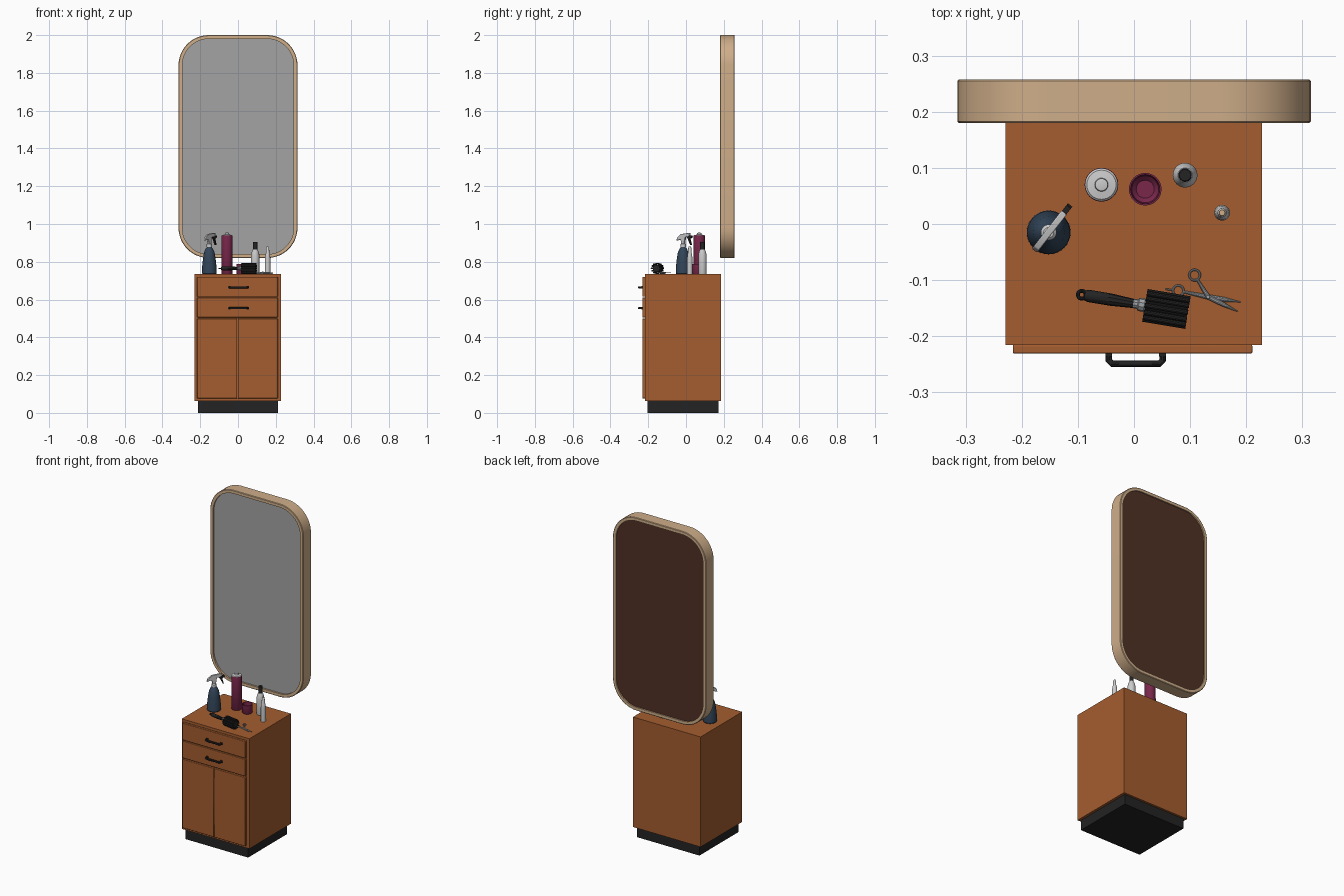
import bpy
import bmesh
from math import sin, cos, pi, radians
from mathutils import Matrix, Vector

cube = bpy.data.objects.get("Cube")
if cube:
    bpy.data.objects.remove(cube, do_unlink=True)


def material(name, r, g, b):
    m = bpy.data.materials.new(name)
    m.use_nodes = True
    m.diffuse_color = (r, g, b, 1)
    m.node_tree.nodes["Principled BSDF"].inputs["Base Color"].default_value = (r, g, b, 1)
    return m


WOOD = material("orange wood", .37, .11, .029)
TAN = material("pale wood", .62, .42, .25)
BROWN = material("dark brown backing", .08, .031, .017)
GLASS = material("mirror grey", .37, .37, .37)
BLACK = material("black", .017, .017, .018)
NAVY = material("navy plastic", .032, .06, .1)
PLUM = material("plum plastic", .19, .02, .07)
WHITE = material("off white plastic", .6, .6, .6)
STEEL = material("steel", .36, .38, .4)


def finish(ob, mat, bevel=0):
    ob.data.materials.append(mat)
    bpy.ops.object.select_all(action="DESELECT")
    ob.select_set(True)
    bpy.context.view_layer.objects.active = ob
    if bevel:
        mod = ob.modifiers.new("soft edge", "BEVEL")
        mod.width, mod.segments = bevel, 2
    if ob.type == "CURVE":
        bpy.ops.object.convert(target="MESH")
    bpy.ops.object.shade_smooth_by_angle(angle=radians(35))
    return ob


def from_bmesh(name, bm, mat, bevel=0):
    bmesh.ops.recalc_face_normals(bm, faces=bm.faces)
    me = bpy.data.meshes.new(name)
    bm.to_mesh(me)
    bm.free()
    ob = bpy.data.objects.new(name, me)
    bpy.context.collection.objects.link(ob)
    return finish(ob, mat, bevel)


def box(name, x, y, z, mat, bevel=0):
    """Box given by its (low, high) range on each axis."""
    bm = bmesh.new()
    bmesh.ops.create_cube(bm, size=1)
    for v in bm.verts:
        v.co = [(a + b) / 2 + c * (b - a) for c, (a, b) in zip(v.co, (x, y, z))]
    return from_bmesh(name, bm, mat, bevel)


def loft(name, loops, mat, closed=False):
    """Skin a row of equal loops; ends are capped unless the row is closed."""
    bm = bmesh.new()
    rings = [[bm.verts.new(p) for p in loop] for loop in loops]
    pairs = list(zip(rings, rings[1:])) + ([(rings[-1], rings[0])] if closed else [])
    for a, b in pairs:
        for i in range(len(a)):
            j = (i + 1) % len(a)
            bm.faces.new((a[i], a[j], b[j], b[i]))
    if not closed:
        bm.faces.new(rings[0])
        bm.faces.new(rings[-1])
    return from_bmesh(name, bm, mat)


def lathe(name, profile, mat, x, y, z, n=32):
    """Turn (radius, height) points around a vertical axis."""
    loops = [[(x + r * cos(2 * pi * i / n), y + r * sin(2 * pi * i / n), z + h)
              for i in range(n)] for r, h in profile]
    return loft(name, loops, mat)


def tube(name, points, radius, mat, taper=None, cyclic=False):
    cu = bpy.data.curves.new(name, "CURVE")
    cu.dimensions = "3D"
    cu.bevel_depth, cu.bevel_resolution, cu.use_fill_caps = radius, 3, True
    sp = cu.splines.new("POLY")
    sp.points.add(len(points) - 1)
    for i, p in enumerate(points):
        sp.points[i].co = (*p, 1)
        sp.points[i].radius = taper[i] if taper else 1
    sp.use_cyclic_u = cyclic
    ob = bpy.data.objects.new(name, cu)
    bpy.context.collection.objects.link(ob)
    return finish(ob, mat)


def plate(name, outline, thick, mat, x, y, angle, bevel=0):
    """Upright plate from a (u, z) outline, turned about z."""
    turn = Matrix.Translation((x, y, 0)) @ Matrix.Rotation(angle, 4, "Z")
    bm = bmesh.new()
    sides = [[bm.verts.new(turn @ Vector((u, s * thick / 2, z))) for u, z in outline]
             for s in (-1, 1)]
    for side in sides:
        bm.faces.new(side)
    for i in range(len(outline)):
        j = (i + 1) % len(outline)
        bm.faces.new((sides[0][i], sides[0][j], sides[1][j], sides[1][i]))
    return from_bmesh(name, bm, mat, bevel)


def rounded(inset, y, n=12):
    """Rounded rectangle of the mirror, shrunk by inset, at depth y."""
    w, h, r = .315, .59, .16
    loop = []
    for k, (sx, sz) in enumerate(((1, 1), (-1, 1), (-1, -1), (1, -1))):
        for i in range(n + 1):
            a = (k + i / n) * pi / 2
            loop.append((sx * (w - r) + (r - inset) * cos(a), y,
                         1.41 + sz * (h - r) + (r - inset) * sin(a)))
    return loop


# Mirror
loft("mirror_frame", [rounded(i, y) for i, y in
     ((.003, .18), (0, .183), (0, .255), (.003, .2575), (.02, .2575), (.02, .18))], TAN, True)
loft("mirror_glass", [rounded(.0195, .19), rounded(.0195, .2)], GLASS)
loft("mirror_back", [rounded(.0195, .201), rounded(.0195, .25)], BROWN)

# Cabinet
TOP = .735
box("plinth", (-.212, .212), (-.205, .173), (0, .063), BLACK)
box("cabinet_body", (-.229, .228), (-.216, .186), (.062, TOP), WOOD)
for name, z in (("upper", (.615, .72)), ("lower", (.505, .61))):
    box(name + "_drawer", (-.216, .211), (-.231, -.215), z, WOOD, .003)
    zc = sum(z) / 2 - .003
    tube(name + "_handle", [(-.045, -.23, zc), (-.045, -.243, zc), (-.039, -.249, zc),
         (.045, -.249, zc), (.051, -.243, zc), (.051, -.23, zc)], .006, BLACK)
    for side, x in (("right", -.045), ("left", .051)):
        box(f"{name}_handle_foot_{side}", (x - .006, x + .006), (-.236, -.23),
            (zc - .007, zc + .007), BLACK)
box("right_door", (-.216, -.004), (-.231, -.215), (.077, .499), WOOD, .003)
box("left_door", (-.001, .211), (-.231, -.215), (.077, .499), WOOD, .003)

# Spray bottle
sx, sy, turn = -.152, -.015, radians(52)
lathe("spray_bottle", [(.036, 0), (.039, .004), (.038, .04), (.033, .085), (.028, .115),
      (.019, .135), (.013, .142), (.012, .15)], NAVY, sx, sy, TOP)
lathe("spray_collar", [(.014, .143), (.014, .158), (.009, .163)], WHITE, sx, sy, TOP)
plate("spray_head", [(-.042, .912), (-.036, .93), (-.012, .947), (.045, .953), (.045, .936),
      (.016, .93), (.01, .89), (-.008, .89), (-.014, .918)], .012, WHITE, sx, sy, turn, .002)
plate("spray_trigger", [(.02, .936), (.058, .94), (.062, .93), (.046, .922), (.056, .89),
      (.05, .89), (.034, .922)], .01, BLACK, sx, sy, turn)

# Tall bottle and cup
lathe("tall_bottle", [(.028, 0), (.03, .003), (.03, .2), (.029, .204)], PLUM, -.058, .07, TOP)
lathe("tall_bottle_cap", [(.029, .204), (.026, .207), (.012, .209), (.011, .218), (.006, .219)],
      WHITE, -.058, .07, TOP)
lathe("cup", [(.027, 0), (.029, .003), (.029, .053), (.026, .053), (.024, .02), (.016, .012)],
      PLUM, .02, .062, TOP)

# White bottles
lathe("capped_bottle", [(.021, 0), (.022, .003), (.022, .1), (.018, .118), (.013, .13)],
      WHITE, .091, .087, TOP)
lathe("bottle_cap", [(.012, .13), (.012, .169), (.01, .171)], BLACK, .091, .087, TOP)
lathe("small_bottle", [(.014, 0), (.014, .085), (.012, .105), (.009, .113), (.008, .14),
      (.006, .143)], WHITE, .157, .02, TOP)
lathe("small_bottle_tip", [(.006, .143), (.005, .147)], TAN, .157, .02, TOP)

# Hair brush, lying along its own axis
start, axis = Vector((-.1, -.125, .765)), Vector((.985, -.165, 0)).normalized()
side = Vector((-axis.y, axis.x, 0))


def along(*steps):
    return [start + axis * s for s in steps]


tube("brush_handle", along(.012, .02, .06, .1), .011, BLACK, (.8, 1, 1, .75))
tube("brush_hang_loop", [start + axis * (.007 + .007 * cos(i * pi / 8)) + side * .007 * sin(i * pi / 8)
     for i in range(16)], .0035, BLACK, cyclic=True)
tube("brush_ferrule", along(.1, .108, .11, .12, .122, .132), .012, STEEL, (.7, .7, 1, 1, .8, 1))
tube("brush_core", along(.122, .198), .02, BLACK)
for i in range(12):
    a = i * pi / 6
    offset = (side * cos(a) + Vector((0, 0, sin(a)))) * .025
    tube(f"brush_bristle_row_{i + 1}", [p + offset for p in along(.121, .199)], .0045, BLACK)

# Scissors
pivot = Vector((.132, -.13, TOP + .005))
for name, ring, tip in (("near", (.079, -.119), (.187, -.155)), ("far", (.108, -.091), (.19, -.138))):
    if name == "near":
        ring, tip = ring, (.19, -.139)
    else:
        tip = (.185, -.156)
    z = pivot.z + (.002 if name == "far" else -.002)
    rc, tp = Vector((*ring, z)), Vector((*tip, z))
    mid = Vector((pivot.x, pivot.y, z))
    tube(f"scissor_{name}_ring", [rc + Vector((cos(i * pi / 10), sin(i * pi / 10), 0)) * .0095
         for i in range(20)], .002, STEEL, cyclic=True)
    tube(f"scissor_{name}_blade", [rc + (mid - rc).normalized() * .01, mid, mid.lerp(tp, .5), tp],
         .0045, STEEL, (.5, 1, .9, .15))
tube("scissor_finger_rest", [(.07, -.118, pivot.z), (.056, -.116, pivot.z)], .0015, STEEL)
lathe("scissor_pivot", [(.004, 0), (.004, .012), (.003, .013)], STEEL, pivot.x, pivot.y, TOP, 16)
